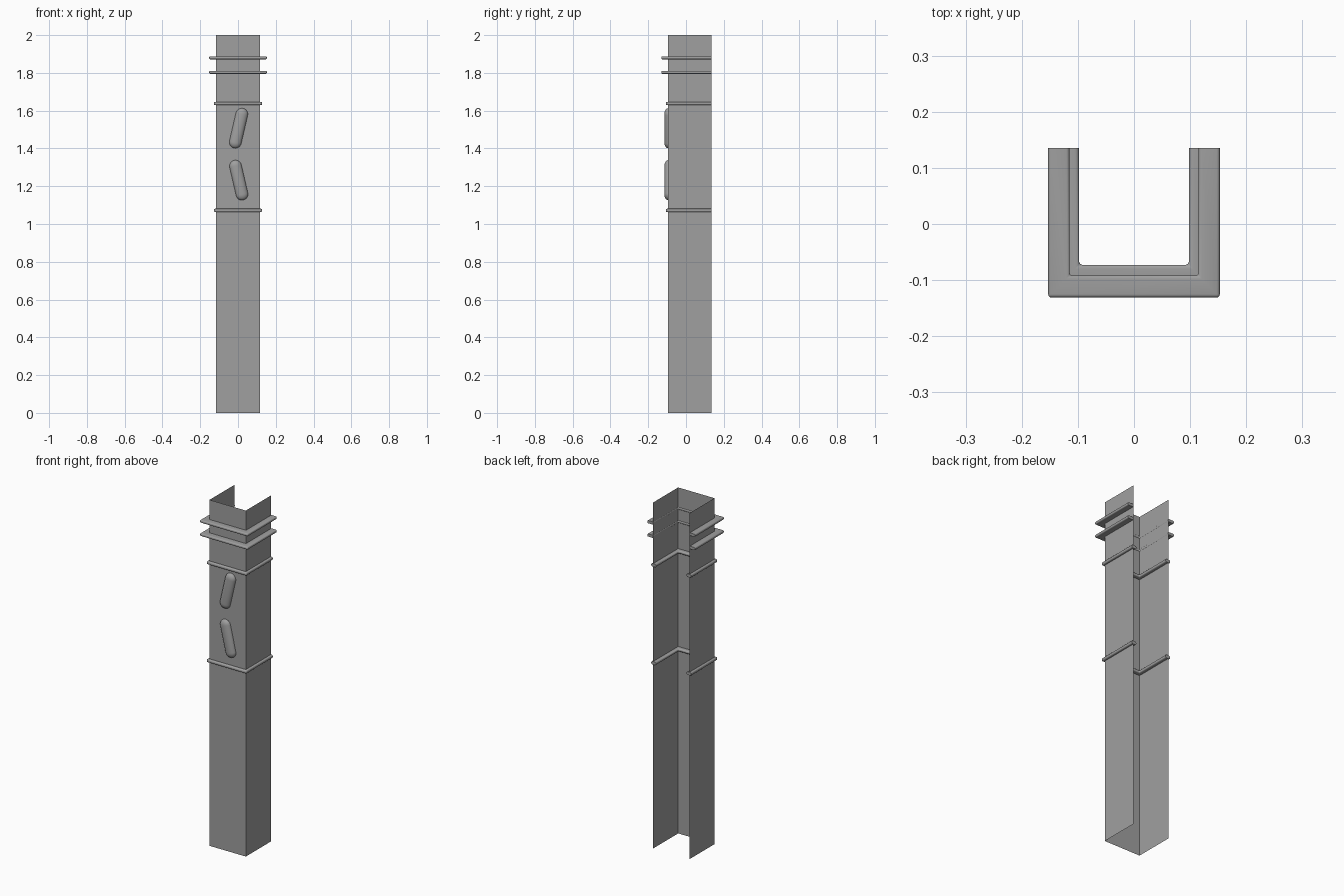
import bpy, bmesh, math
from mathutils import Matrix

cube = bpy.data.objects.get("Cube")
if cube:
    bpy.data.objects.remove(cube, do_unlink=True)

grey = bpy.data.materials.new("plain grey")
grey.use_nodes = True
colour = (0.35, 0.35, 0.35, 1)
grey.diffuse_color = colour
grey.node_tree.nodes["Principled BSDF"].inputs["Base Color"].default_value = colour

BACK = 0.135
WALL_X, WALL_Y = 0.116, -0.094


def finish(bm, name, smooth=True):
    mesh = bpy.data.meshes.new(name)
    bm.to_mesh(mesh)
    bm.free()
    mesh.materials.append(grey)
    obj = bpy.data.objects.new(name, mesh)
    bpy.context.collection.objects.link(obj)
    if smooth:
        bpy.ops.object.select_all(action="DESELECT")
        obj.select_set(True)
        bpy.context.view_layer.objects.active = obj
        bpy.ops.object.shade_smooth_by_angle(angle=math.radians(40))
    return obj


def u_path(x, y):
    return [(-x, BACK), (-x, y), (x, y), (x, BACK)]


# Open-backed thin shaft
def shaft():
    bm = bmesh.new()
    path = u_path(WALL_X, WALL_Y)
    low = [bm.verts.new((x, y, 0)) for x, y in path]
    high = [bm.verts.new((x, y, 2)) for x, y in path]
    for i in range(3):
        bm.faces.new((low[i], low[i + 1], high[i + 1], high[i]))
    finish(bm, "shaft", False)


# U-shaped moulding with rounded edges and flat back ends
def moulding(name, z, height, outer, inner, radius):
    bm = bmesh.new()
    loops = []
    for h in (z - height / 2, z + height / 2):
        loops.append([[bm.verts.new((x, y, h)) for x, y in u_path(*p)] for p in (outer, inner)])
    (lo, li), (ho, hi) = loops
    for i in range(3):
        j = i + 1
        bm.faces.new((lo[i], lo[j], ho[j], ho[i]))
        bm.faces.new((li[j], li[i], hi[i], hi[j]))
        bm.faces.new((ho[i], ho[j], hi[j], hi[i]))
        bm.faces.new((lo[j], lo[i], li[i], li[j]))
    for i in (0, 3):
        bm.faces.new((lo[i], ho[i], hi[i], li[i]))
    bmesh.ops.recalc_face_normals(bm, faces=bm.faces)
    edges = [e for e in bm.edges
             if not all(v.co.y > BACK - 0.001 for v in e.verts)
             and e.calc_face_angle(0) > 0.5]
    bmesh.ops.bevel(bm, geom=edges, offset=radius, segments=4, profile=0.5, affect="EDGES")
    finish(bm, name)


# Raised slanted pill on the front face
def pill(name, x, z, tilt):
    bm = bmesh.new()
    bmesh.ops.create_uvsphere(bm, u_segments=32, v_segments=16, radius=0.032)
    middle = [e for e in bm.edges if all(abs(v.co.z) < 1e-5 for v in e.verts)]
    bmesh.ops.split_edges(bm, edges=middle)
    for f in bm.faces:
        f.tag = f.calc_center_median().z > 0
    for v in bm.verts:
        v.co.z += 0.076 if v.link_faces[0].tag else -0.076
    rims = [e for e in bm.edges if e.is_boundary]
    bmesh.ops.bridge_loops(bm, edges=rims)
    bmesh.ops.delete(bm, geom=[v for v in bm.verts if v.co.y > 0.001], context="VERTS")
    bmesh.ops.scale(bm, vec=(1, 0.65, 1), verts=bm.verts)
    bmesh.ops.recalc_face_normals(bm, faces=bm.faces)
    if sum(f.normal.y for f in bm.faces) > 0:
        bmesh.ops.reverse_faces(bm, faces=bm.faces)
    place = Matrix.Translation((x, WALL_Y, z)) @ Matrix.Rotation(math.radians(tilt), 4, "Y")
    bmesh.ops.transform(bm, matrix=place, verts=bm.verts)
    finish(bm, name)


shaft()
for name, z in (("top_ledge", 1.88), ("second_ledge", 1.803)):
    moulding(name, z, 0.016, (0.153, -0.131), (0.115, -0.092), 0.006)
for name, z in (("upper_band", 1.638), ("lower_band", 1.072)):
    moulding(name, z, 0.018, (0.128, -0.107), (0.098, -0.073), 0.007)
pill("upper_pill", 0.003, 1.507, 13)
pill("lower_pill", 0.004, 1.232, -13)
